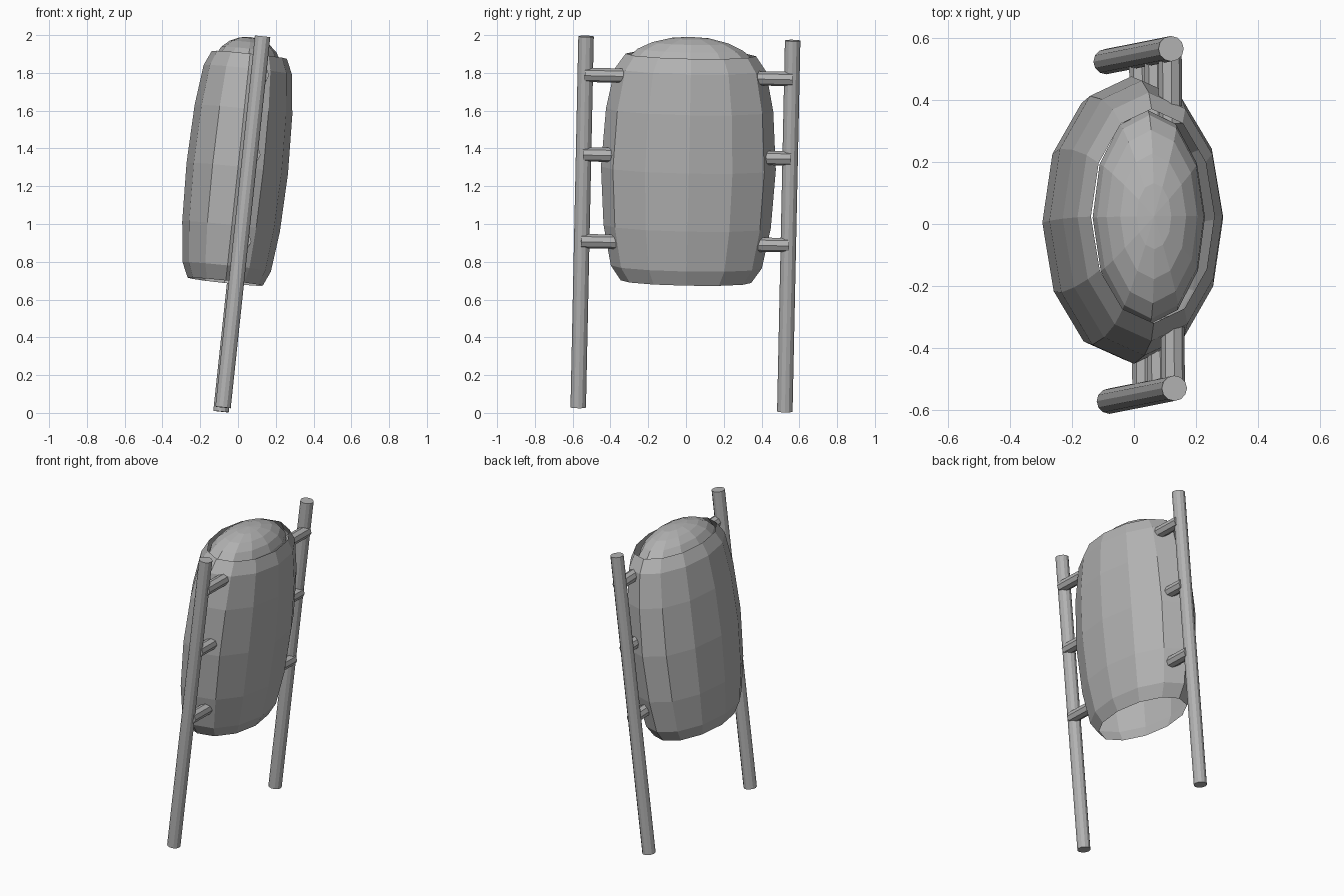
import bpy, bmesh, math
from mathutils import Matrix, Vector

cube = bpy.data.objects.get("Cube")
if cube:
    bpy.data.objects.remove(cube, do_unlink=True)

grey = bpy.data.materials.new("plain grey")
grey.use_nodes = True
grey.diffuse_color = (0.45, 0.45, 0.45, 1)
grey.node_tree.nodes["Principled BSDF"].inputs["Base Color"].default_value = (0.45, 0.45, 0.45, 1)

# The whole assembly leans sideways and a little backward
axis = Vector((0.106, 0.021, 0.994))
lean = Vector((0, 0, 1)).rotation_difference(axis).to_matrix().to_4x4()
frame = Matrix.Translation((0.02, -0.003, 1.0)) @ lean @ Matrix.Rotation(math.radians(0.5), 4, 'Z')


def finish(name, bm):
    mesh = bpy.data.meshes.new(name)
    bm.transform(frame)
    bm.to_mesh(mesh)
    bm.free()
    mesh.materials.append(grey)
    obj = bpy.data.objects.new(name, mesh)
    bpy.context.collection.objects.link(obj)


def rod(name, start, end, radius, sides):
    start, end = Vector(start), Vector(end)
    bm = bmesh.new()
    bmesh.ops.create_cone(bm, cap_ends=True, segments=sides, radius1=radius,
                          radius2=radius, depth=(end - start).length)
    turn = Vector((0, 0, 1)).rotation_difference(end - start).to_matrix().to_4x4()
    bm.transform(Matrix.Translation((start + end) / 2) @ turn)
    finish(name, bm)


def loft(name, rings, centre, tip=None, sides=12):
    """Stack elliptical rings of (half x, half y, height), with an optional tip."""
    bm = bmesh.new()
    loops = []
    for rx, ry, h in rings:
        loops.append([bm.verts.new((centre[0] + rx * math.cos(a), centre[1] + ry * math.sin(a), centre[2] + h))
                      for a in (math.tau * i / sides for i in range(sides))])
    for low, high in zip(loops, loops[1:]):
        for i in range(sides):
            j = (i + 1) % sides
            bm.faces.new((low[i], low[j], high[j], high[i]))
    if tip is not None:
        point = bm.verts.new((centre[0], centre[1], centre[2] + tip))
        for i in range(sides):
            bm.faces.new((loops[-1][i], loops[-1][(i + 1) % sides], point))
    finish(name, bm)


# Open barrel shell, symmetrical about its middle
half = [(0.27, 0.463, 0), (0.26, 0.443, 0.31), (0.235, 0.40, 0.525), (0.20, 0.345, 0.604)]
shell = [(x, y, -h) for x, y, h in reversed(half[1:])] + half
loft("barrel_shell", shell, (-0.055, 0.01, 0.291))

# Domed contents showing above the rim
dome = [(0.182 * math.cos(a), 0.345 * math.cos(a), 0.165 * math.sin(a))
        for a in (math.radians(d) for d in range(-36, 90, 18))]
loft("dome", dome, (-0.06, 0.008, 0.825), tip=0.165)

# Carrying poles and the pegs that join them to the barrel
for side, label in ((-1, "front"), (1, "back")):
    y = 0.547 * side
    rod(label + "_pole", (0, y, -0.988), (0, y, 0.988), 0.041, 12)
    for height, level in ((-0.1, "lower"), (0.362, "middle"), (0.785, "upper")):
        rod(f"{label}_{level}_peg", (0.018, 0.55 * side, height),
            (0.018, 0.31 * side, height), 0.038, 8)
